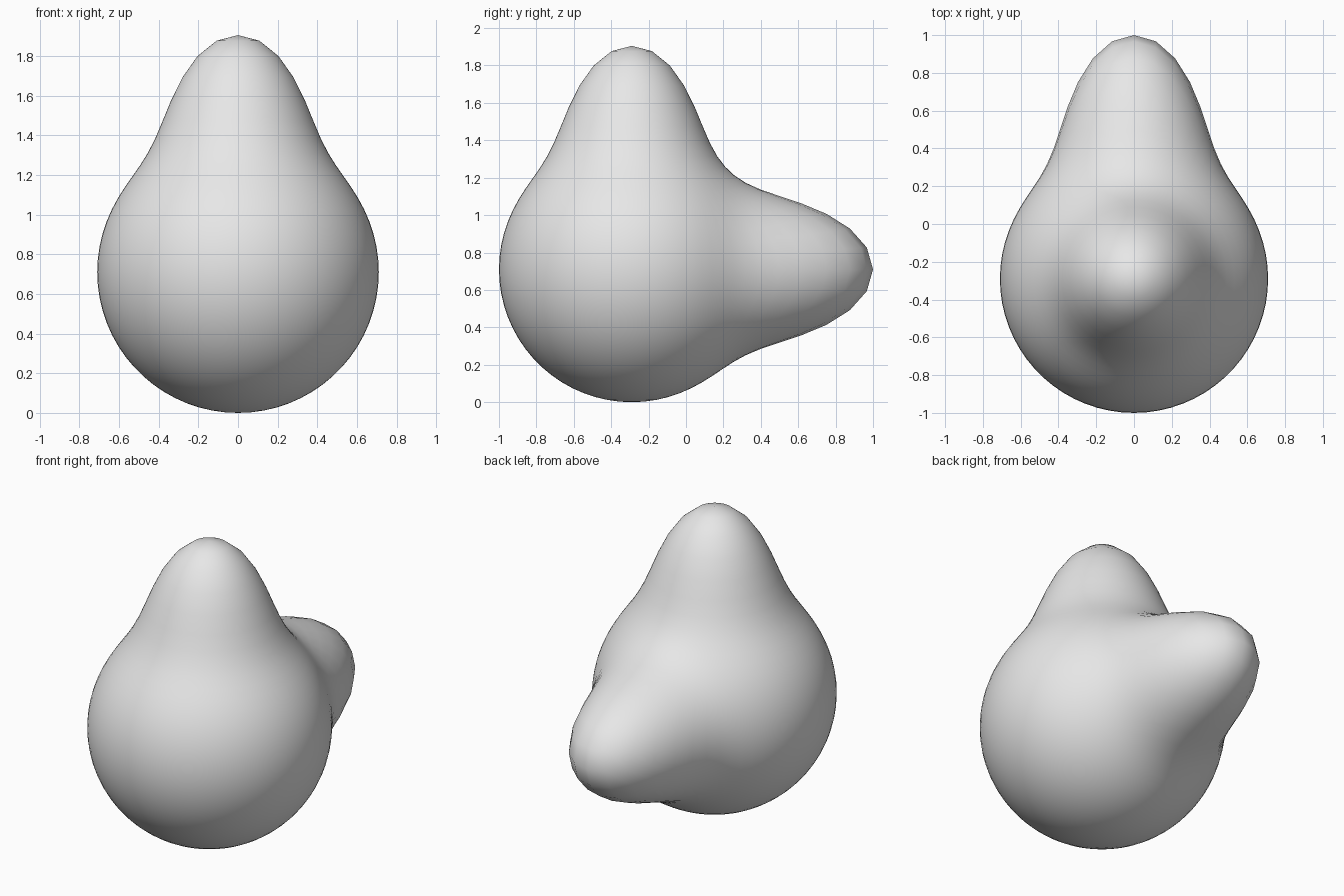
import bpy, bmesh, math
from mathutils import Vector

cube = bpy.data.objects.get("Cube")
if cube:
    bpy.data.objects.remove(cube, do_unlink=True)

RADIUS = 0.71
CENTRE = Vector((0, -0.29, 0.71))
FALLOFF = 5.75  # sharpness of each bump, per squared radian
# direction and height of each bump
BUMPS = [(Vector((0, 0, 1)), 0.485), (Vector((0, 1, 0)), 0.58)]

# Plain grey clay
grey = bpy.data.materials.new("light_grey")
grey.diffuse_color = (0.8, 0.8, 0.8, 1)
grey.use_nodes = True
shader = next(n for n in grey.node_tree.nodes if n.type == 'BSDF_PRINCIPLED')
shader.inputs["Base Color"].default_value = (0.8, 0.8, 0.8, 1)

# Round body, with a rounded bump drawn out of the top and another out of the back
bm = bmesh.new()
bmesh.ops.create_uvsphere(bm, u_segments=68, v_segments=34, radius=1)
for v in bm.verts:
    d = v.co.normalized()
    r = RADIUS + sum(h * math.exp(-FALLOFF * d.angle(axis) ** 2) for axis, h in BUMPS)
    v.co = CENTRE + d * r
for f in bm.faces:
    f.smooth = True

mesh = bpy.data.meshes.new("bumped_sphere")
bm.to_mesh(mesh)
bm.free()
mesh.materials.append(grey)
body = bpy.data.objects.new("bumped_sphere", mesh)
bpy.context.collection.objects.link(body)
